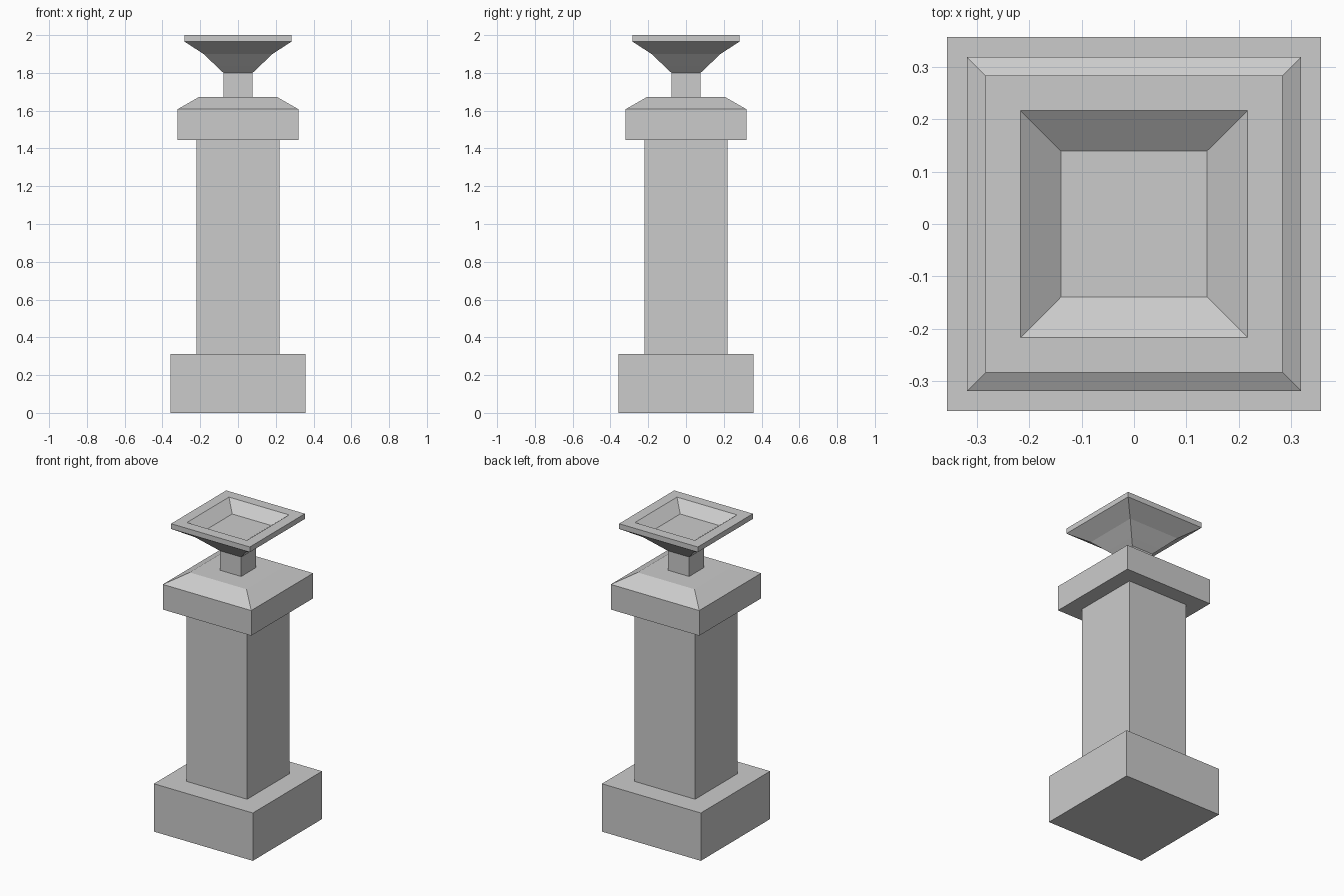
import bpy, bmesh

if "Cube" in bpy.data.objects:
    bpy.data.objects.remove(bpy.data.objects["Cube"])


def square_loft(name, profile):
    """Stack square rings given as (half width, z), capped at both ends."""
    bm = bmesh.new()
    rings = [[bm.verts.new((sx * r, sy * r, z))
              for sx, sy in ((-1, -1), (1, -1), (1, 1), (-1, 1))]
             for r, z in profile]
    bm.faces.new(rings[0][::-1])
    bm.faces.new(rings[-1])
    for a, b in zip(rings, rings[1:]):
        for i in range(4):
            j = (i + 1) % 4
            bm.faces.new((a[i], a[j], b[j], b[i]))
    bmesh.ops.recalc_face_normals(bm, faces=bm.faces)
    mesh = bpy.data.meshes.new(name)
    bm.to_mesh(mesh)
    bm.free()
    obj = bpy.data.objects.new(name, mesh)
    bpy.context.collection.objects.link(obj)
    return obj


# Plinth and shaft
square_loft("base", [(0.357, 0), (0.357, 0.312)])
square_loft("shaft", [(0.219, 0.312), (0.219, 1.444)])

# Capital with sloped upper edge
square_loft("capital", [(0.319, 1.444), (0.319, 1.608), (0.205, 1.673)])

# Neck carrying the dish
square_loft("neck", [(0.077, 1.673), (0.077, 1.80)])

# Flared dish: outside, rim, then down into the hollow
square_loft("dish", [(0.077, 1.80), (0.112, 1.833), (0.182, 1.9),
                     (0.284, 1.966), (0.284, 2.0),
                     (0.217, 2.0), (0.14, 1.94)])
